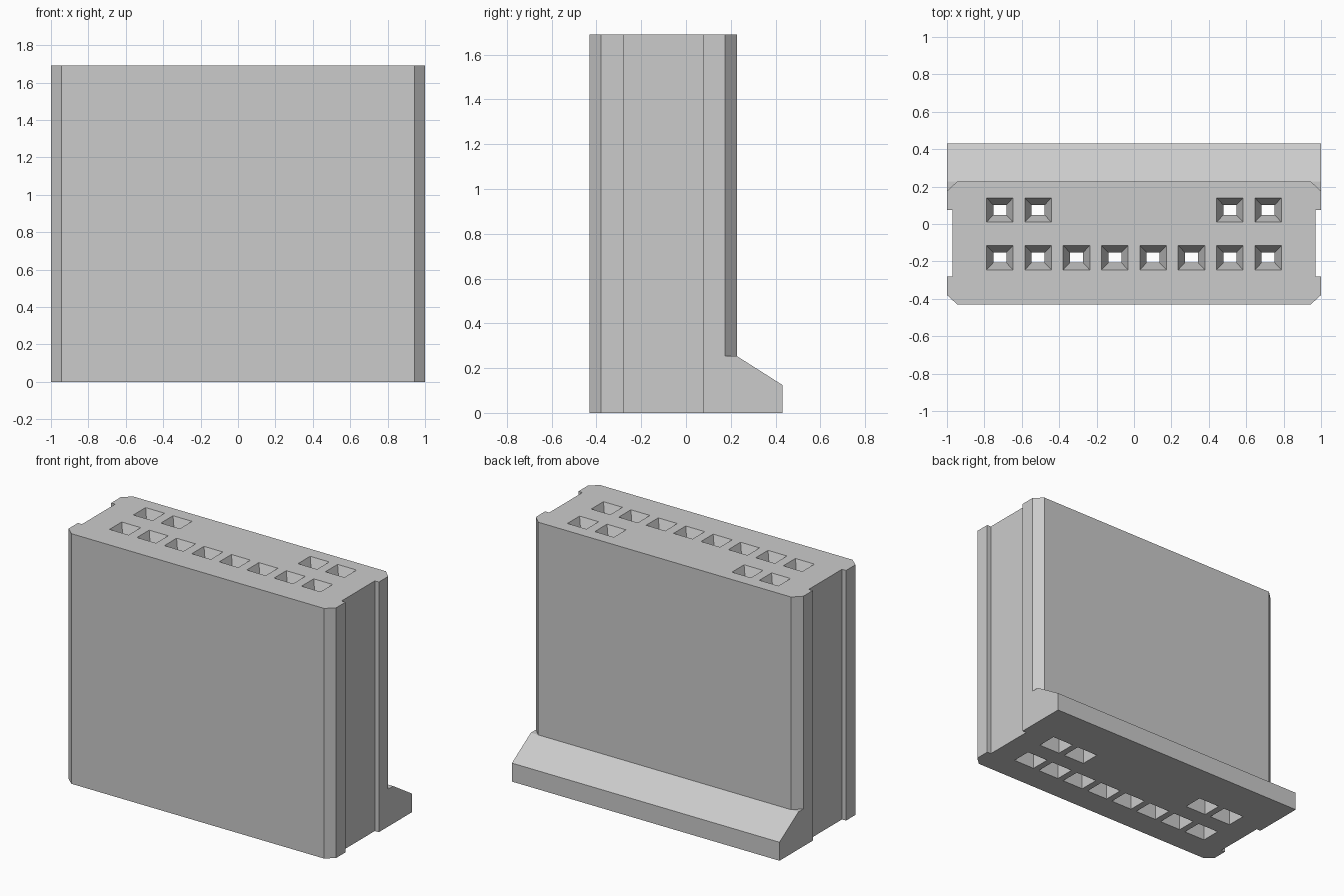
import bpy, bmesh

old = bpy.data.objects.get("Cube")
if old:
    bpy.data.objects.remove(old, do_unlink=True)

HEIGHT = 1.69

grey = bpy.data.materials.new("plain grey")
grey.use_nodes = True
colour = (0.6, 0.6, 0.6, 1)
grey.diffuse_color = colour
grey.node_tree.nodes["Principled BSDF"].inputs["Base Color"].default_value = colour


def loft(bm, rings):
    """Closed solid through matching rings of points."""
    loops = [[bm.verts.new(p) for p in ring] for ring in rings]
    n = len(loops[0])
    for a, b in zip(loops, loops[1:]):
        for i in range(n):
            j = (i + 1) % n
            bm.faces.new((a[i], a[j], b[j], b[i]))
    bm.faces.new(loops[0][::-1])
    bm.faces.new(loops[-1])


def make_object(name, bm):
    bmesh.ops.recalc_face_normals(bm, faces=bm.faces)
    mesh = bpy.data.meshes.new(name)
    bm.to_mesh(mesh)
    bm.free()
    mesh.materials.append(grey)
    obj = bpy.data.objects.new(name, mesh)
    bpy.context.collection.objects.link(obj)
    return obj


def combine(target, other, operation):
    mod = target.modifiers.new(operation.lower(), 'BOOLEAN')
    mod.operation = operation
    mod.solver = 'EXACT'
    mod.object = other
    bpy.context.view_layer.objects.active = target
    bpy.ops.object.modifier_apply(modifier=mod.name)
    bpy.data.objects.remove(other, do_unlink=True)


# Housing: chamfered block with a shallow groove down each side
half = [(0.945, -0.43), (1, -0.38), (1, -0.28), (0.97, -0.28),
        (0.97, 0.075), (1, 0.075), (1, 0.175), (0.945, 0.228)]
outline = half + [(-x, y) for x, y in reversed(half)]
bm = bmesh.new()
loft(bm, [[(x, y, z) for x, y in outline] for z in (0, HEIGHT)])
housing = make_object("connector_housing", bm)

# Sloped foot along the back
side = [(0.155, 0), (0.43, 0), (0.43, 0.125), (0.228, 0.253), (0.155, 0.253)]
bm = bmesh.new()
loft(bm, [[(x, y, z) for y, z in side] for x in (-1, 1)])
combine(housing, make_object("back_foot", bm), 'UNION')

# Pin sockets: funnel mouth, narrow throat, wide chamber open at the bottom
socket = [(-0.1, 0.08, 0.068), (1.45, 0.08, 0.068), (1.45, 0.035, 0.027),
          (HEIGHT - 0.09, 0.035, 0.027), (HEIGHT, 0.071, 0.065),
          (HEIGHT + 0.045, 0.089, 0.084)]
bm = bmesh.new()
for row_y, columns in ((-0.18, range(8)), (0.075, (0, 1, 6, 7))):
    for column in columns:
        cx = (column - 3.5) * 0.205
        loft(bm, [[(cx + sx * w, row_y + sy * d, z)
                   for sx, sy in ((-1, -1), (1, -1), (1, 1), (-1, 1))]
                  for z, w, d in socket])
combine(housing, make_object("socket_cutter", bm), 'DIFFERENCE')

# Merge leftover coplanar splits
bm = bmesh.new()
bm.from_mesh(housing.data)
bmesh.ops.remove_doubles(bm, verts=bm.verts, dist=0.0005)
bmesh.ops.dissolve_limit(bm, angle_limit=0.01, verts=bm.verts, edges=bm.edges)
bm.to_mesh(housing.data)
bm.free()
